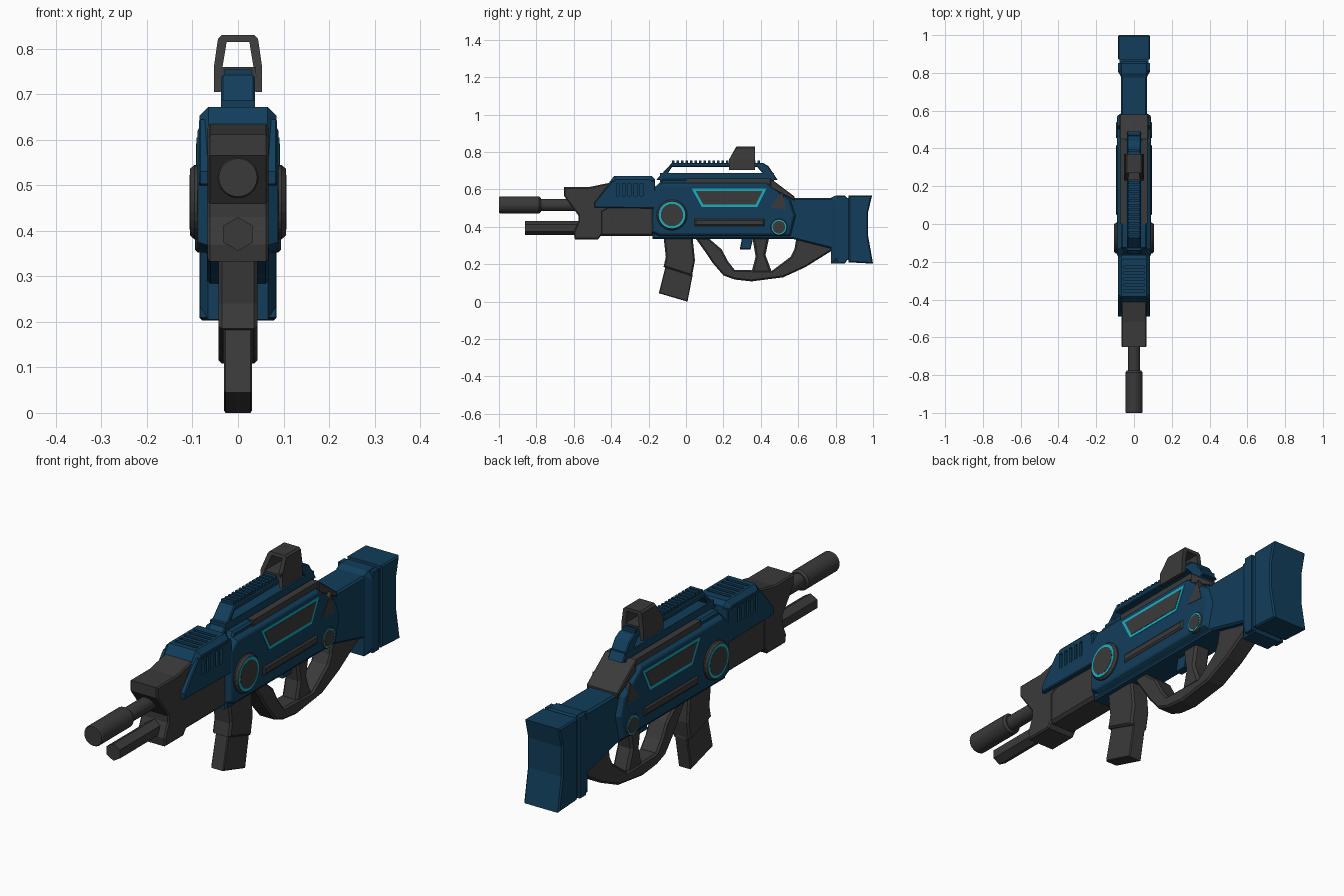
import bpy, bmesh, math
from mathutils import Vector

if "Cube" in bpy.data.objects:
    bpy.data.objects.remove(bpy.data.objects["Cube"])


def material(name, rgb):
    m = bpy.data.materials.new(name)
    m.diffuse_color = (*rgb, 1)
    m.use_nodes = True
    m.node_tree.nodes["Principled BSDF"].inputs["Base Color"].default_value = m.diffuse_color
    return m


BLUE = material("blue", (0.006, 0.048, 0.105))
DARK = material("dark_grey", (0.042, 0.042, 0.042))
CYAN = material("cyan", (0.01, 0.42, 0.52))


def finish(name, bm, mat, mirror=False):
    bmesh.ops.recalc_face_normals(bm, faces=bm.faces)
    me = bpy.data.meshes.new(name)
    bm.to_mesh(me)
    bm.free()
    ob = bpy.data.objects.new(name, me)
    bpy.context.collection.objects.link(ob)
    if mat:
        me.materials.append(mat)
    if mirror:
        ob.modifiers.new("mirror", 'MIRROR')
    return ob


def inset(pts, d):
    """Mitred inward offset of a closed outline."""
    n = len(pts)
    area = sum(pts[i][0] * pts[(i + 1) % n][1] - pts[(i + 1) % n][0] * pts[i][1] for i in range(n))
    s = 1 if area > 0 else -1
    out = []
    for i in range(n):
        p, a, b = Vector(pts[i]), Vector(pts[i - 1]), Vector(pts[(i + 1) % n])
        e, f = (p - a).normalized(), (b - p).normalized()
        n1, n2 = Vector((-e.y, e.x)) * s, Vector((-f.y, f.x)) * s
        out.append(p + (n1 + n2) / max(0.3, 1 + n1.dot(n2)) * d)
    return out


def prism(name, pts, rings, mat, mirror=False, axis='X'):
    """Outline swept along an axis; rings are (position, inset). A number gives a symmetric chamfered slab."""
    if isinstance(rings, tuple):
        w, c = rings
        rings = [(-w, c), (c - w, 0), (w - c, 0), (w, c)]
    bm = bmesh.new()
    loops = []
    for t, d in rings:
        loops.append([bm.verts.new((t, u, v) if axis == 'X' else (u, t, v)) for u, v in inset(pts, d)])
    n = len(pts)
    for A, B in zip(loops, loops[1:]):
        for i in range(n):
            j = (i + 1) % n
            bm.faces.new((A[i], A[j], B[j], B[i]))
    bm.faces.new(loops[0])
    bm.faces.new(loops[-1])
    return finish(name, bm, mat, mirror)


def boxes(name, items, mat, mirror=False):
    """Boxes given as x, y and z ranges."""
    bm = bmesh.new()
    for lo, hi in items:
        vs = bmesh.ops.create_cube(bm, size=1)["verts"]
        for v in vs:
            v.co = [lo[k] if v.co[k] < 0 else hi[k] for k in range(3)]
    return finish(name, bm, mat, mirror)


def circle(cu, cv, r, n=24, turn=0.0):
    return [(cu + r * math.cos(turn + math.tau * i / n), cv + r * math.sin(turn + math.tau * i / n)) for i in range(n)]


# Barrel, muzzle and lower tube
prism("barrel", circle(0, .517, .032, 20), [(-.8, 0), (-.5, 0)], DARK, axis='Y')
prism("barrel_collar", circle(0, .517, .026, 20), [(-.79, 0), (-.73, 0)], DARK, axis='Y')
prism("muzzle", circle(0, .517, .045, 24), [(-1, .003), (-.995, 0), (-.785, 0), (-.775, .008)], DARK, axis='Y')
prism("lower_tube", circle(0, .393, .037, 6, math.pi / 2), [(-.86, 0), (-.5, 0)], DARK, axis='Y')

# Front block and lower handguard
prism("front_block", [(-.652, .612), (-.52, .612), (-.41, .635), (-.41, .5), (-.445, .48), (-.445, .365),
                      (-.47, .333), (-.594, .333), (-.6, .37), (-.575, .43), (-.575, .46), (-.652, .565)],
      (.067, .006), DARK)
prism("lower_handguard", [(-.47, .35), (-.17, .35), (-.17, .53), (-.47, .53)], (.064, .012), DARK)

# Upper handguard with side and top vents
guard = prism("upper_handguard", [(-.49, .53), (-.49, .503), (-.165, .498), (-.165, .655), (-.185, .672), (-.385, .672)],
              [(-.085 + .022, .02), (-.085, 0)][::-1] and [(-.085, .02), (-.065, 0), (.065, 0), (.085, .02)], BLUE)
prism("handguard_cheek", [(-.49, .53), (-.49, .503), (-.165, .498), (-.165, .645), (-.395, .645)],
      [(.06, 0), (.082, 0), (.086, .004)], BLUE, mirror=True)
cheek = bpy.data.objects["handguard_cheek"]
vents = []
for i in range(5):
    y = -.372 + .0315 * i
    vents += [((s * .087 - .012, y, .565), (s * .087 + .012, y + .015, .632)) for s in (-1, 1)]
    vents.append(((-.053, y + .01, .662), (.053, y + .025, .7)))
cutter = boxes("vent_cutter", vents, None)
cutter.hide_render = True
cutter.hide_viewport = True
cutter.display_type = 'WIRE'
for ob in (guard, cheek):
    m = ob.modifiers.new("vents", 'BOOLEAN')
    m.operation, m.solver, m.object = 'DIFFERENCE', 'EXACT', cutter

# Receiver core and side plates
prism("receiver", [(-.18, .335), (-.18, .52), (-.165, .6), (-.125, .655), (.44, .655), (.57, .555),
                   (.79, .555), (.79, .28), (.57, .335)], (.068, .008), BLUE)
prism("side_plate", [(-.17, .375), (-.17, .59), (-.13, .625), (.43, .625), (.55, .535), (.575, .46), (.55, .36), (-.14, .36)],
      [(.06, -.015), (.086, 0), (.089, .006)], BLUE, mirror=True)
prism("rear_cover", [(.45, .66), (.58, .562), (.58, .54), (.45, .61)], (.076, .004), DARK)
boxes("top_strip", [((.042, .0, .63), (.072, .45, .659))], DARK, mirror=True)
prism("rear_triangle", [(.515, .59), (.45, .503), (.535, .495)], [(.06, 0), (.0905, 0)], DARK, mirror=True)

# Glowing window, bar and round details on both sides
window = [(.03, .605), (.43, .605), (.38, .505), (.085, .505)]
prism("window_frame", window, [(.07, 0), (.091, 0)], CYAN, mirror=True)
prism("window_panel", inset(window, .013), [(.07, 0), (.0925, 0)], DARK, mirror=True)
prism("side_bar", [(.045, .405), (.42, .405), (.42, .443), (.045, .443)],
      [(.07, 0), (.09, 0), (.096, .008)], DARK, mirror=True)
for label, cy, cz, r, x in (("front", -.075, .463, .082, .105), ("rear", .497, .398, .046, .093)):
    prism(label + "_disc", circle(cy, cz, r), [(.05, 0), (x - r * .12, 0), (x, r * .1)], DARK, mirror=True)
    prism(label + "_ring", circle(cy, cz, r * .88), [(.07, 0), (x + .001, 0)], CYAN, mirror=True)
    prism(label + "_cap", circle(cy, cz, r * .73), [(.07, 0), (x + .002, 0)], DARK, mirror=True)

# Top rail with teeth
prism("rail", [(-.16, .65), (-.075, .742), (.41, .742), (.44, .725), (.49, .65), (.44, .65), (.41, .687),
               (.38, .72), (-.075, .72), (-.096, .687), (-.11, .65)], (.037, .004), BLUE)
boxes("rail_base", [((-.037, -.14, .64), (.037, .47, .687))], BLUE)
boxes("rail_teeth", [((-.03, -.075 + .024 * i, .735), (.03, -.061 + .024 * i, .754)) for i in range(20)], BLUE)

# Hollow sight with a raked front
half = [(.053, .705), (.053, .76), (.044, .822), (.036, .83)]
inner = [(.025, .815), (.034, .76), (.038, .705)]
arch = ([(-x, z) for x, z in half] + half[::-1] + inner[::-1] + [(-x, z) for x, z in inner])
sight = prism("sight", arch, [(.23, 0), (.37, 0)], DARK, axis='Y')
for v in sight.data.vertices:
    if v.co.y < .3 and v.co.z > .78:
        v.co.y += .04
boxes("sight_base", [((-.04, .232, .725), (.04, .368, .76))], DARK)

# Stock: front flare, groove and concave butt
prism("stock_front", [(.775, .205), (.775, .555), (.8, .567), (.85, .567), (.86, .555), (.86, .22), (.85, .205)],
      [(-.084, .03), (-.066, 0), (.066, 0), (.084, .03)], BLUE)
boxes("stock_cheek", [((-.084, .81, .21), (.084, .852, .564))], BLUE)
boxes("stock_groove", [((-.076, .84, .222), (.076, .89, .553))], BLUE)
prism("stock_butt", [(.87, .21), (.87, .567), (.995, .567), (.974, .48), (.974, .35), (1, .203)],
      (.085, .006), BLUE)

# Trigger guard loop, grip and trigger
prism("guard_loop", [(.05, .34), (.1, .27), (.14, .21), (.2, .14), (.26, .118), (.35, .108), (.52, .13), (.64, .185),
                     (.8, .285), (.78, .34), (.59, .34), (.58, .28), (.56, .24), (.46, .165), (.26, .17),
                     (.225, .215), (.19, .28), (.12, .34)], (.043, .008), DARK)
prism("grip", [(.355, .345), (.445, .345), (.425, .25), (.46, .155), (.35, .155), (.372, .24)], (.038, .01), DARK)
prism("trigger", [(.3, .345), (.36, .345), (.345, .28), (.288, .28)], (.018, .003), BLUE)

# Magazine well and magazine
prism("magazine_well", [(-.12, .345), (.035, .345), (.048, .22), (.032, .137), (-.12, .185), (-.108, .24)],
      (.043, .008), DARK)
prism("magazine", [(-.107, .2), (.032, .18), (.035, .14), (.008, 0), (-.145, .045)], (.031, .004), DARK)
